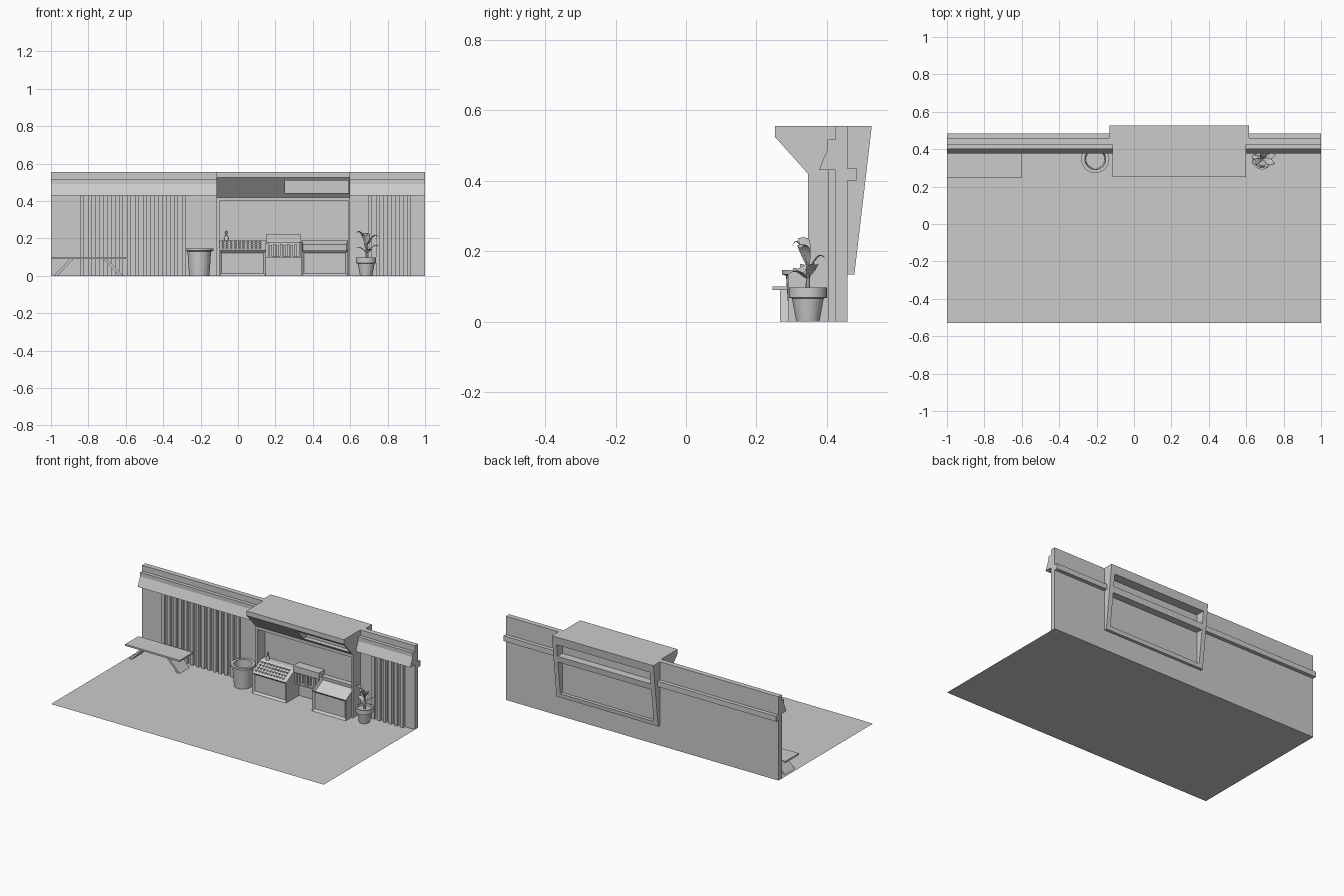
import bpy, bmesh, math
from mathutils import Vector, Matrix

if "Cube" in bpy.data.objects:
    bpy.data.objects.remove(bpy.data.objects["Cube"])

grey = bpy.data.materials.new("plain grey")
grey.use_nodes = True
grey.diffuse_color = (0.6, 0.6, 0.6, 1)
grey.node_tree.nodes["Principled BSDF"].inputs["Base Color"].default_value = (0.6, 0.6, 0.6, 1)

WALL_F, WALL_B, TOP = 0.425, 0.459, 0.555   # wall front, back and height
BOOTH_L, BOOTH_R = -0.115, 0.6              # booth ends


def finish(name, bm, smooth=False, closed=True):
    if closed:
        bmesh.ops.recalc_face_normals(bm, faces=bm.faces)
    mesh = bpy.data.meshes.new(name)
    bm.to_mesh(mesh)
    bm.free()
    mesh.materials.append(grey)
    ob = bpy.data.objects.new(name, mesh)
    bpy.context.collection.objects.link(ob)
    if smooth:
        bpy.ops.object.select_all(action='DESELECT')
        ob.select_set(True)
        bpy.context.view_layer.objects.active = ob
        bpy.ops.object.shade_smooth_by_angle(angle=math.radians(40))
    return ob


def add_box(bm, x0, x1, y0, y1, z0, z1):
    size = Matrix.Diagonal((x1 - x0, y1 - y0, z1 - z0, 1))
    mid = Matrix.Translation(((x0 + x1) / 2, (y0 + y1) / 2, (z0 + z1) / 2))
    bmesh.ops.create_cube(bm, size=1, matrix=mid @ size)


def boxes(name, *dims):
    bm = bmesh.new()
    for d in dims:
        add_box(bm, *d)
    return finish(name, bm)


def add_prism(bm, profile, x0, x1):
    """Extrude a (y, z) outline along x."""
    face = bm.faces.new([bm.verts.new((x0, y, z)) for y, z in profile])
    out = bmesh.ops.extrude_face_region(bm, geom=[face])["geom"]
    bmesh.ops.translate(bm, vec=(x1 - x0, 0, 0),
                        verts=[v for v in out if isinstance(v, bmesh.types.BMVert)])
    bmesh.ops.recalc_face_normals(bm, faces=bm.faces)


def prisms(name, *parts):
    bm = bmesh.new()
    for profile, x0, x1 in parts:
        add_prism(bm, profile, x0, x1)
    return finish(name, bm)


def lathe(name, profile, x, y, steps=32):
    """Revolve a (radius, z) outline about a vertical axis."""
    bm = bmesh.new()
    vs = [bm.verts.new((x + r, y, z)) for r, z in profile]
    es = [bm.edges.new(p) for p in zip(vs, vs[1:])]
    bmesh.ops.spin(bm, geom=vs + es, cent=(x, y, 0), axis=(0, 0, 1),
                   angle=math.tau, steps=steps)
    bmesh.ops.remove_doubles(bm, verts=bm.verts, dist=0.0001)
    return finish(name, bm, smooth=True)


# Floor sheet
bm = bmesh.new()
bm.faces.new([bm.verts.new(p) for p in
              ((-1, -0.53, 0), (1, -0.53, 0), (1, WALL_F, 0), (-1, WALL_F, 0))])
finish("floor", bm, closed=False)

# Wall with front cornice and back rail on each side of the booth
boxes("wall", (-1, 1, WALL_F, WALL_B, 0, TOP))
cornice = [(WALL_F, 0.517), (0.402, 0.517), (0.402, 0.49), (0.377, 0.43), (WALL_F, 0.43)]
prisms("cornice", (cornice, -1, BOOTH_L), (cornice, BOOTH_R, 1))
boxes("back_rail", (-1, -0.13, WALL_B, 0.484, 0.40, 0.435),
      (0.615, 1, WALL_B, 0.484, 0.40, 0.435))

# Upright slats on the wall
PITCH = 0.042
slats = [(-0.845 + i * PITCH) for i in range(14)] + [(0.695 + i * PITCH) for i in range(6)]
boxes("slats", *[(x, x + PITCH / 2, 0.405, WALL_F, 0, 0.43) for x in slats])

# Booth canopy, with a window recess in the right part of its sloping front
front_top = [(WALL_F, TOP), (0.252, TOP), (0.252, 0.525)]
front_low = [(0.346, 0.42), (WALL_F, 0.42)]
plain = front_top + front_low
notched = front_top + [(0.265, 0.51), (0.36, 0.51), (0.36, 0.44), (0.328, 0.44)] + front_low
prisms("canopy", (plain, BOOTH_L, 0.25), (notched, 0.25, 0.59), (plain, 0.59, BOOTH_R))
boxes("booth_frame", (BOOTH_L, -0.1, 0.346, WALL_F, 0, 0.42),
      (0.59, BOOTH_R, 0.346, WALL_F, 0, 0.42),
      (-0.1, 0.59, 0.346, WALL_F, 0.4, 0.42))


# Leaning frame on the back of the booth
def lean(z):
    return 0.478 + (z - 0.133) * 0.117


def back_bar(z0, z1):
    return [(WALL_B, z0), (lean(z0), z0), (lean(z1), z1), (WALL_B, z1)]


prisms("back_frame", (back_bar(0.133, TOP), -0.13, -0.1),
       (back_bar(0.133, TOP), 0.585, 0.615),
       *[(back_bar(a, b), -0.1, 0.585) for a, b in
         ((0.133, 0.16), (0.38, 0.42), (0.5, TOP))])


# Two consoles with sloping tops and inset panels
def console(name, x0, x1, inset_top):
    bm = bmesh.new()
    add_prism(bm, [(0.289, 0), (0.289, 0.135), (0.39, 0.19), (WALL_F, 0.19), (WALL_F, 0)], x0, x1)
    bm.normal_update()
    front = [f for f in bm.faces if f.normal.y < -0.9]
    slope = [f for f in bm.faces if -0.9 < f.normal.y < -0.2]
    bmesh.ops.inset_individual(bm, faces=front, thickness=0.018, depth=-0.012)
    if inset_top:
        bmesh.ops.inset_individual(bm, faces=slope, thickness=0.012, depth=-0.02)
    finish(name, bm)


console("left_console", -0.1, 0.15, False)
console("right_console", 0.34, 0.588, True)

# Rows of keys on the left console
keys = []
for row in range(4):
    y = 0.304 + row * 0.02
    z = 0.135 + (y - 0.289) * 0.545
    keys += [(x, x + 0.01, y, y + 0.01, z, z + 0.009)
             for x in [-0.085 + i * 0.022 for i in range(10)]]
boxes("console_keys", *keys)

# Small bottle standing on the left console
lathe("bottle", [(0, 0.18), (0.011, 0.18), (0.012, 0.205), (0.004, 0.215),
                 (0.004, 0.226), (0.007, 0.23), (0.005, 0.238), (0, 0.24)], -0.062, 0.4, 12)

# Rack between the consoles, holding upright folders
boxes("rack", (0.15, 0.337, 0.365, WALL_F, 0.178, 0.22),
      (0.15, 0.162, 0.375, WALL_F, 0.095, 0.178),
      (0.325, 0.337, 0.375, WALL_F, 0.095, 0.178),
      (0.162, 0.325, 0.375, WALL_F, 0.095, 0.103))
boxes("folders", *[(0.168 + i * 0.019, 0.181 + i * 0.019, 0.383 + 0.006 * (i % 3), WALL_F,
                    0.103, 0.165 + 0.004 * (i % 2)) for i in range(8)])

# Bench with splayed panel legs
boxes("bench_top", (-1, -0.6, 0.246, 0.385, 0.089, 0.1))
bm = bmesh.new()
for side in (-1, 1):
    leg = bmesh.new()
    add_box(leg, -0.01, 0.01, 0.267, 0.37, 0, 0.09)
    for v in leg.verts:
        v.co.x += -0.8 + side * (0.175 - v.co.z * 0.95)
    tmp = bpy.data.meshes.new("leg")
    leg.to_mesh(tmp)
    leg.free()
    bm.from_mesh(tmp)
    bpy.data.meshes.remove(tmp)
finish("bench_legs", bm)

# Bin and plant pot
lathe("bin", [(0, 0), (0.054, 0), (0.063, 0.13), (0.075, 0.134), (0.075, 0.146),
              (0.056, 0.146), (0.05, 0.012), (0, 0.012)], -0.207, 0.347)
lathe("plant_pot", [(0, 0), (0.033, 0), (0.045, 0.066), (0.054, 0.068), (0.054, 0.097),
                    (0.045, 0.097), (0.043, 0.085), (0, 0.085)], 0.685, 0.346)


# Plant: stem and drooping leaves
def leaf(bm, base, turn, reach, rise, width, steps=6):
    out = Vector((math.cos(turn), math.sin(turn), 0))
    side = Vector((-out.y, out.x, 0))
    rows = []
    for i in range(steps + 1):
        t = i / steps
        mid = Vector(base) + out * reach * t + Vector((0, 0, rise * math.sin(2.2 * t)))
        w = width * math.sin(math.pi * (0.06 + 0.92 * t)) ** 0.8
        rows.append([bm.verts.new(mid + side * w * s - Vector((0, 0, 0.2 * w * abs(s))))
                     for s in (-1, 0, 1)])
    for a, b in zip(rows, rows[1:]):
        for k in range(2):
            bm.faces.new((a[k], b[k], b[k + 1], a[k + 1]))


lathe("plant_stem", [(0, 0.08), (0.007, 0.08), (0.004, 0.17), (0, 0.17)], 0.687, 0.346, 8)
bm = bmesh.new()
for deg, reach, rise, z, width in ((200, 0.06, 0.075, 0.165, 0.017), (340, 0.07, 0.06, 0.16, 0.017),
                                   (265, 0.045, 0.07, 0.16, 0.02), (20, 0.075, 0.035, 0.13, 0.016),
                                   (165, 0.06, 0.03, 0.125, 0.016), (80, 0.05, 0.05, 0.14, 0.017),
                                   (300, 0.05, 0.025, 0.12, 0.016)):
    leaf(bm, (0.687, 0.346, z), math.radians(deg), reach, rise, width)
finish("plant_leaves", bm, smooth=True, closed=False)
